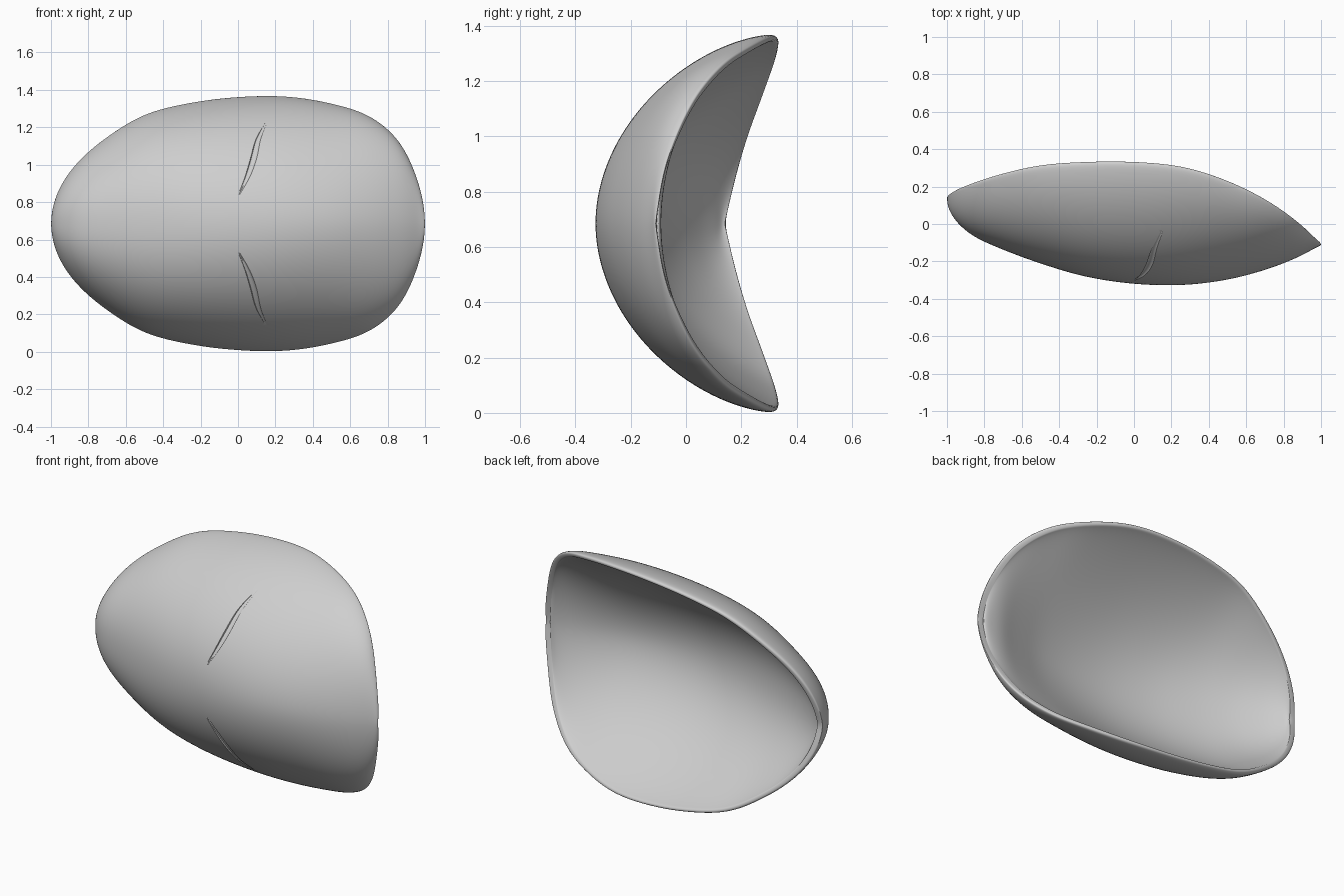
import bpy
import bmesh
from math import pi, sin, cos, acos, floor

if "Cube" in bpy.data.objects:
    bpy.data.objects.remove(bpy.data.objects["Cube"])

CENTRE_Z = 0.685
ROWS, COLS = 36, 24

# Mask outline from chin to forehead, sampled at equal angles
HALF_WIDTH = [0, .165, .32, .46, .585, .648, .68, .683, .645, .575, .435, .215, 0]
RIDGE_Y = [.135, .035, -.06, -.135, -.212, -.283, -.322, -.329, -.3, -.245, -.183, -.13, -.11]
INNER_Y = [.14, .105, .035, -.05, -.13, -.195, -.23, -.23, -.2, -.145, -.098, -.09, -.1]
RIM_Y = [.14, .178, .222, .272, .316, .333, .333, .308, .235, .135, .025, -.07, -.11]
# How boxy the outer cross-section is: fuller at the chin
FULLNESS = [2.3, 2.3, 2.2, 2.0, 1.8, 1.8, 1.8]
OUTER_CURVE, INNER_CURVE = 0.6, 0.85


def smooth(values, u):
    """Catmull-Rom interpolation of evenly spaced values."""
    last = len(values) - 1
    p = u * last
    i = min(int(floor(p)), last - 1)
    t = p - i
    b, c = values[i], values[i + 1]
    a = values[i - 1] if i > 0 else 2 * b - c
    d = values[i + 2] if i + 2 <= last else 2 * c - b
    return b + t / 2 * (c - a + t * (2 * a - 5 * b + 4 * c - d + t * (3 * (b - c) + d - a)))


def depth(ridges, curve, u, t):
    """Depth of a face surface at a section u and a sideways fraction t."""
    ridge, rim = smooth(ridges, u), smooth(RIM_Y, u)
    t = min(abs(t), 1)
    return ridge + (rim - ridge) * (1 - (1 - t ** smooth(FULLNESS, u)) ** curve)


def section(bm, ridges, curve, u, scale):
    """One row of vertices across the mask."""
    row = []
    for j in range(COLS + 1):
        t = sin(pi * (j / COLS - 0.5))
        z = CENTRE_Z + t * scale * smooth(HALF_WIDTH, u)
        row.append(bm.verts.new((-scale * cos(pi * u), depth(ridges, curve, u, t), z)))
    return row


def make_object(name, bm, material):
    bmesh.ops.recalc_face_normals(bm, faces=bm.faces)
    mesh = bpy.data.meshes.new(name)
    bm.to_mesh(mesh)
    bm.free()
    obj = bpy.data.objects.new(name, mesh)
    bpy.context.collection.objects.link(obj)
    mesh.materials.append(material)
    return obj


def skin(bm, rings):
    """Join neighbouring closed rings of vertices with quads."""
    for lower, upper in zip(rings, rings[1:]):
        n = len(lower)
        for j in range(n):
            k = (j + 1) % n
            bm.faces.new((lower[j], upper[j], upper[k], lower[k]))


grey = bpy.data.materials.new("plain grey")
grey.use_nodes = True
grey.diffuse_color = (0.62, 0.62, 0.62, 1)
grey.node_tree.nodes["Principled BSDF"].inputs["Base Color"].default_value = (0.62, 0.62, 0.62, 1)

# Curved shell: outer face and shallower inner face, meeting at a thin rim
bm = bmesh.new()
rings = []
for i in range(ROWS + 1):
    u = i / ROWS
    outer = section(bm, RIDGE_Y, OUTER_CURVE, u, 1)
    inner = section(bm, INNER_Y, INNER_CURVE, u, 0.965)
    rings.append(outer + inner[::-1])
skin(bm, rings)
bmesh.ops.remove_doubles(bm, verts=bm.verts, dist=0.0001)
mask = make_object("mask_shell", bm, grey)
rounding = mask.modifiers.new("rounding", "SUBSURF")
rounding.levels = rounding.render_levels = 2

# Curved eye slits, as tapered cutters lying on the face
EYE_X = [.005, .05, .082, .108, .15]
EYE_SIDE = [.155, .25, .345, .45, .54]
cutters = []
for name, side in (("left_eye_cutter", 1), ("right_eye_cutter", -1)):
    bm = bmesh.new()
    rings = []
    for i in range(21):
        s = i / 20
        x, d = smooth(EYE_X, s), smooth(EYE_SIDE, s)
        u = acos(-x) / pi
        y = depth(RIDGE_Y, OUTER_CURVE, u, d / smooth(HALF_WIDTH, u))
        r = 0.005 + 0.013 * sin(pi * s)
        rings.append([bm.verts.new((x + r * cos(a * pi / 4), y + r * sin(a * pi / 4),
                                    CENTRE_Z + side * d)) for a in range(8)])
    skin(bm, rings)
    bm.faces.new(rings[0])
    bm.faces.new(rings[-1])
    cutter = make_object(name, bm, grey)
    cutter.hide_render = True
    cutters.append(cutter)
    cut = mask.modifiers.new(name, "BOOLEAN")
    cut.object = cutter
    cut.operation = "DIFFERENCE"
    cut.solver = "EXACT"

# Apply the modifiers, remove the cutters and shade
bpy.ops.object.select_all(action="DESELECT")
bpy.context.view_layer.objects.active = mask
mask.select_set(True)
for modifier in list(mask.modifiers):
    bpy.ops.object.modifier_apply(modifier=modifier.name)
for cutter in cutters:
    bpy.data.objects.remove(cutter)
bpy.ops.object.shade_smooth_by_angle(angle=pi / 4)
